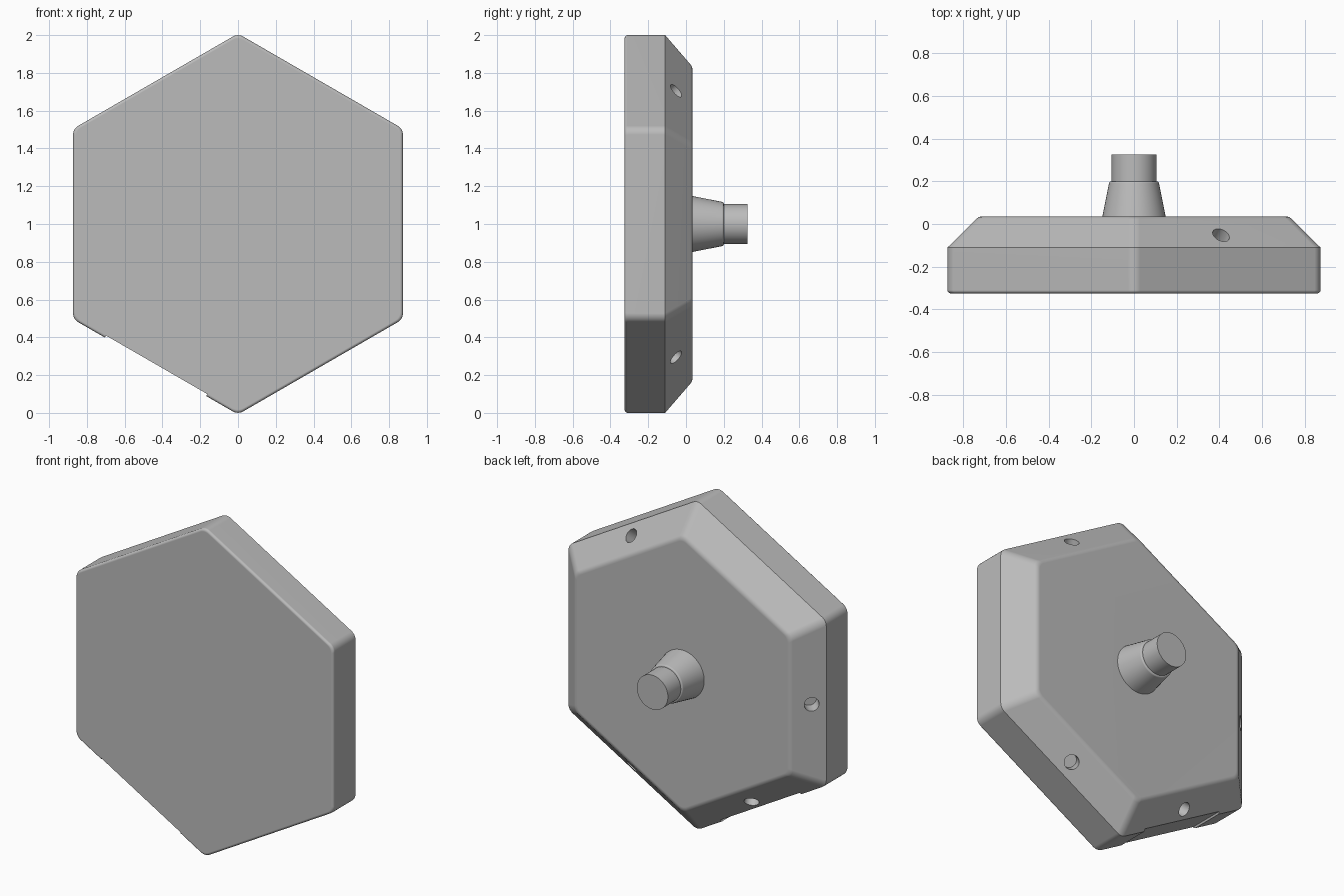
import bpy, bmesh
from math import cos, sin, pi, radians
from mathutils import Matrix, Vector

old = bpy.data.objects.get("Cube")
if old:
    bpy.data.objects.remove(old, do_unlink=True)

CENTRE = Vector((0, 0, 1))
APOTHEM, CORNER = 0.873, 0.055

grey = bpy.data.materials.new("grey")
grey.use_nodes = True
COLOUR = (0.5, 0.5, 0.5, 1)
grey.diffuse_color = COLOUR
grey.node_tree.nodes["Principled BSDF"].inputs["Base Color"].default_value = COLOUR


def make_object(name, bm):
    bmesh.ops.recalc_face_normals(bm, faces=bm.faces)
    mesh = bpy.data.meshes.new(name)
    bm.to_mesh(mesh)
    bm.free()
    mesh.materials.append(grey)
    obj = bpy.data.objects.new(name, mesh)
    bpy.context.collection.objects.link(obj)
    return obj


def activate(obj):
    bpy.ops.object.select_all(action='DESELECT')
    obj.select_set(True)
    bpy.context.view_layer.objects.active = obj


def loft(name, profile, outline):
    """Skin rings made by outline(size), placed along y, and cap both ends."""
    bm = bmesh.new()
    rings = [[bm.verts.new((x, y, z + CENTRE.z)) for x, z in outline(size)]
             for size, y in profile]
    for a, b in zip(rings, rings[1:]):
        for i in range(len(a)):
            j = (i + 1) % len(a)
            bm.faces.new((a[i], a[j], b[j], b[i]))
    bm.faces.new(rings[0])
    bm.faces.new(rings[-1])
    return make_object(name, bm)


def rounded_hexagon(apothem, steps=6):
    reach = (apothem - CORNER) / cos(pi / 6)
    points = []
    for k in range(6):
        corner = radians(30 + 60 * k)
        for s in range(steps + 1):
            t = corner + radians(-30 + 60 * s / steps)
            points.append((reach * cos(corner) + CORNER * cos(t),
                           reach * sin(corner) + CORNER * sin(t)))
    return points


def circle(radius, count=48):
    return [(radius * cos(2 * pi * i / count), radius * sin(2 * pi * i / count))
            for i in range(count)]


def arc(centre, radius, start, end, steps=4):
    angles = [radians(start + (end - start) * s / steps) for s in range(steps + 1)]
    return [(centre[0] + radius * cos(t), centre[1] + radius * sin(t)) for t in angles]


def cut(target, cutter):
    mod = target.modifiers.new("cut", 'BOOLEAN')
    mod.operation = 'DIFFERENCE'
    mod.solver = 'EXACT'
    mod.object = cutter
    activate(target)
    bpy.ops.object.modifier_apply(modifier=mod.name)
    bpy.data.objects.remove(cutter, do_unlink=True)


# Housing: soft front edge, straight rim, 45 degree bevel to the back
front_edge = arc((APOTHEM - 0.015, -0.31), 0.015, -90, 0)
back_edge = arc((0.711, -0.005), 0.04, 45, 90)
housing = loft("housing", front_edge + [(APOTHEM, -0.11)] + back_edge, rounded_hexagon)

# Round holes in four of the bevelled sides
for degrees in (60, 180, 240, 300):
    t = radians(degrees)
    outward = Vector((cos(t), 0, sin(t)))
    axis = (outward + Vector((0, 1, 0))).normalized()
    place = CENTRE + outward * 0.815 + Vector((0, -0.052, 0))
    bm = bmesh.new()
    bmesh.ops.create_cone(bm, cap_ends=True, segments=32, radius1=0.042, radius2=0.042,
                          depth=0.16, matrix=Matrix.Translation(place)
                          @ axis.to_track_quat('Z', 'Y').to_matrix().to_4x4())
    cut(housing, make_object("hole_cutter", bm))

# Shallow recess along one lower rim side
t = radians(240)
outward = Vector((cos(t), 0, sin(t)))
bm = bmesh.new()
bmesh.ops.create_cube(bm, size=1, matrix=Matrix.Translation(
    CENTRE + outward * (APOTHEM - 0.012 + 0.1) + Vector((0, -0.2, 0)))
    @ Matrix.Rotation(-t, 4, 'Y') @ Matrix.Diagonal((0.2, 0.5, 0.62, 1)))
cut(housing, make_object("recess_cutter", bm))

# Stepped spindle on the back
cone_shoulder = arc((0.107, 0.19), 0.01, 10, 90)
spindle = loft("spindle", [(0.153, 0.0), (0.148, 0.035)] + cone_shoulder
               + [(0.105, 0.2), (0.105, 0.325)], circle)

for obj in (housing, spindle):
    activate(obj)
    bpy.ops.object.shade_smooth_by_angle(angle=radians(30))
    weighted = obj.modifiers.new("weighted_normals", 'WEIGHTED_NORMAL')
    weighted.keep_sharp = True
